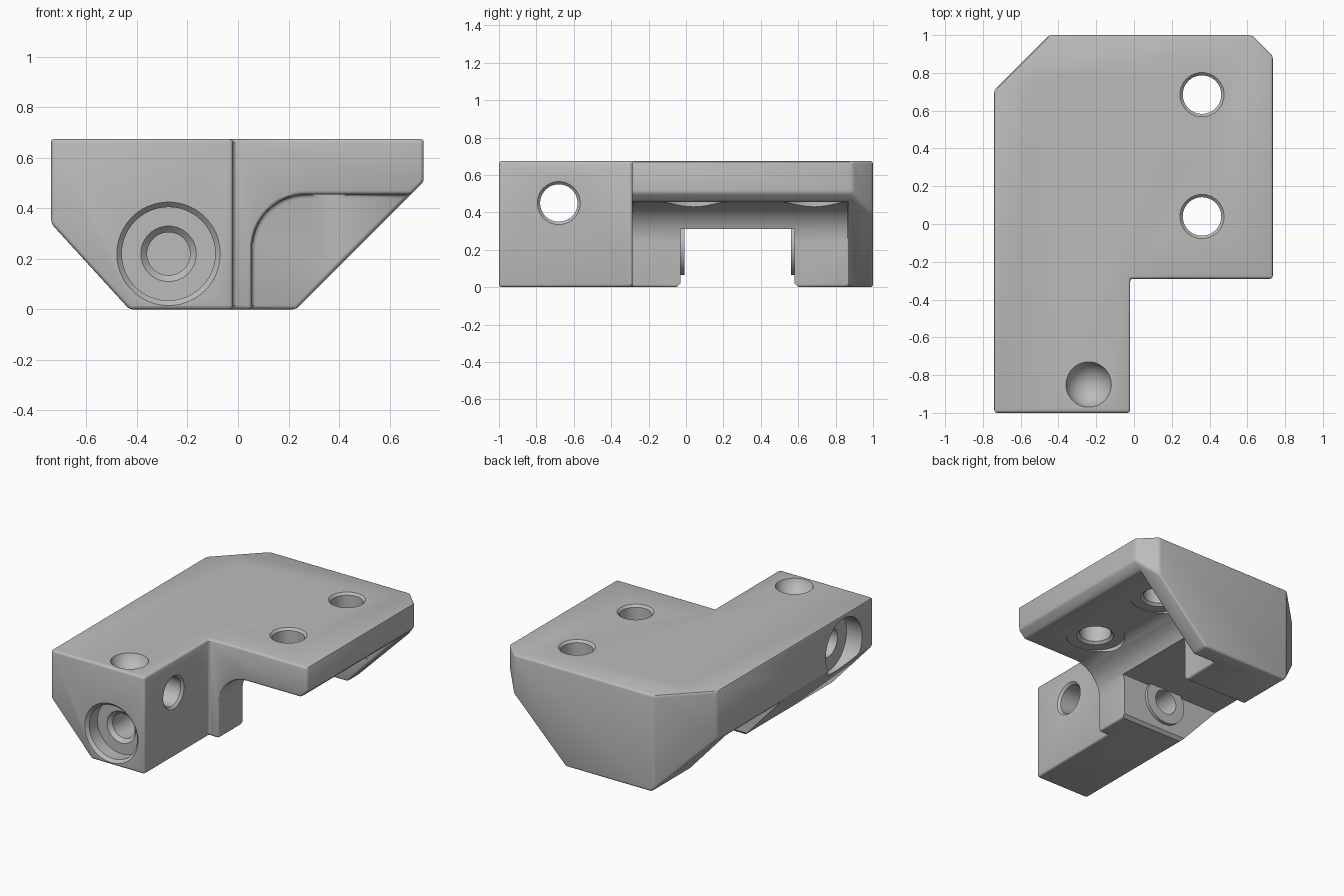
import bpy, bmesh, math
from mathutils import Vector

cube = bpy.data.objects.get("Cube")
if cube:
    bpy.data.objects.remove(cube, do_unlink=True)

PLACE = {"x": lambda a, b, d: (d, a, b),
         "y": lambda a, b, d: (a, d, b),
         "z": lambda a, b, d: (a, b, d)}


def make(name, bm):
    bmesh.ops.recalc_face_normals(bm, faces=bm.faces)
    me = bpy.data.meshes.new(name)
    bm.to_mesh(me)
    bm.free()
    ob = bpy.data.objects.new(name, me)
    bpy.context.collection.objects.link(ob)
    return ob


def prism(name, pts, axis, lo, hi):
    """Extrude a 2D outline along an axis."""
    bm = bmesh.new()
    face = bm.faces.new([bm.verts.new(PLACE[axis](a, b, lo)) for a, b in pts])
    ext = bmesh.ops.extrude_face_region(bm, geom=[face])["geom"]
    step = Vector(PLACE[axis](0, 0, hi - lo))
    bmesh.ops.translate(bm, vec=step, verts=[v for v in ext if isinstance(v, bmesh.types.BMVert)])
    return make(name, bm)


def lathe(name, centre, axis, profile, n=48):
    """Turned solid: profile holds (position along axis, radius) pairs."""
    bm = bmesh.new()
    rings = []
    for d, r in profile:
        turns = [2 * math.pi * i / n for i in range(n)]
        rings.append([bm.verts.new(PLACE[axis](centre[0] + r * math.cos(t),
                                               centre[1] + r * math.sin(t), d)) for t in turns])
    for p, q in zip(rings, rings[1:]):
        for i in range(n):
            bm.faces.new((p[i], p[(i + 1) % n], q[(i + 1) % n], q[i]))
    bm.faces.new(rings[0])
    bm.faces.new(rings[-1])
    return make(name, bm)


def apply(ob, mod):
    bpy.ops.object.select_all(action="DESELECT")
    bpy.context.view_layer.objects.active = ob
    ob.select_set(True)
    bpy.ops.object.modifier_apply(modifier=mod.name)


def combine(ob, tool, op="DIFFERENCE"):
    mod = ob.modifiers.new("combine", "BOOLEAN")
    mod.operation, mod.solver, mod.object = op, "EXACT", tool
    apply(ob, mod)
    bpy.data.objects.remove(tool, do_unlink=True)


# Body: plan outline crossed with the front section
H = 0.675
body = prism("bracket_body", [(-.74, -1), (-.02, -1), (-.02, -.29), (.735, -.29), (.735, .89),
                              (.625, 1), (-.45, 1), (-.74, .71)], "z", 0, H)
section = prism("section", [(-.74, H), (-.74, .34), (-.43, 0), (.23, 0), (.735, .505), (.735, H)],
                "y", -1.1, 1.1)
combine(body, section, "INTERSECT")

# Filleted recess under the plate
R, wall, ceiling = .215, .055, .455
arc = [(wall + R - R * math.cos(t), ceiling - R + R * math.sin(t))
       for t in (math.pi / 2 * i / 14 for i in range(15))]
combine(body, prism("recess", [(wall, -.2)] + arc + [(1, ceiling), (1, -.2)], "y", -.6, .87))

# Softened edges
bevel = body.modifiers.new("soft_edges", "BEVEL")
bevel.width, bevel.segments = .018, 3
bevel.limit_method, bevel.angle_limit = "ANGLE", math.radians(30)
apply(body, bevel)

# Cross slot through the underside, with eased lower edges
combine(body, prism("slot", [(-.07, -.02), (-.03, .02), (-.03, .31), (.58, .31),
                             (.58, .02), (.62, -.02)], "x", -1, .5))

# Collars around the bore on both slot faces
bore = (-.275, .22)
for lo, hi in ((-.1, -.008), (.562, .65)):
    combine(body, lathe("collar", bore, "y", [(lo, .155), (hi, .155)]), "UNION")

# Long blind bore with a counterbore at the front
combine(body, lathe("bore", bore, "y", [(-1.02, .215), (-1, .205), (-.98, .185), (-.89, .185),
                                        (-.89, .11), (-.865, .085), (.85, .085)]))

# Cross hole with a counterbore on the right side
combine(body, lathe("cross_hole", (-.68, .45), "x", [(-.8, .2), (-.62, .2), (-.62, .1),
                                                     (-.035, .1), (-.005, .13)]))

# Plate holes with spot faces below
for y in (.04, .685):
    combine(body, lathe("plate_hole", (.36, y), "z", [(.2, .19), (ceiling + .004, .19),
                                                      (ceiling + .004, .12), (ceiling + .02, .102),
                                                      (H - .015, .102), (H + .01, .127)]))

# Round dimple on top
r, depth = .12, .09
ball = (r * r + depth * depth) / (2 * depth)
span = math.asin(r / ball)
bowl = [(H - depth + ball * (1 - math.cos(a)), ball * math.sin(a))
        for a in (span * i / 10 for i in range(1, 11))]
combine(body, lathe("dimple", (-.24, -.85), "z", bowl + [(H + .05, r)]))

# Material and shading
mat = bpy.data.materials.new("plain_grey")
mat.use_nodes = True
grey = (.5, .5, .5, 1)
mat.diffuse_color = grey
mat.node_tree.nodes["Principled BSDF"].inputs["Base Color"].default_value = grey
body.data.materials.clear()
body.data.materials.append(mat)
for p in body.data.polygons:
    p.material_index = 0
bpy.ops.object.select_all(action="DESELECT")
bpy.context.view_layer.objects.active = body
body.select_set(True)
bpy.ops.object.shade_smooth_by_angle(angle=math.radians(30))
